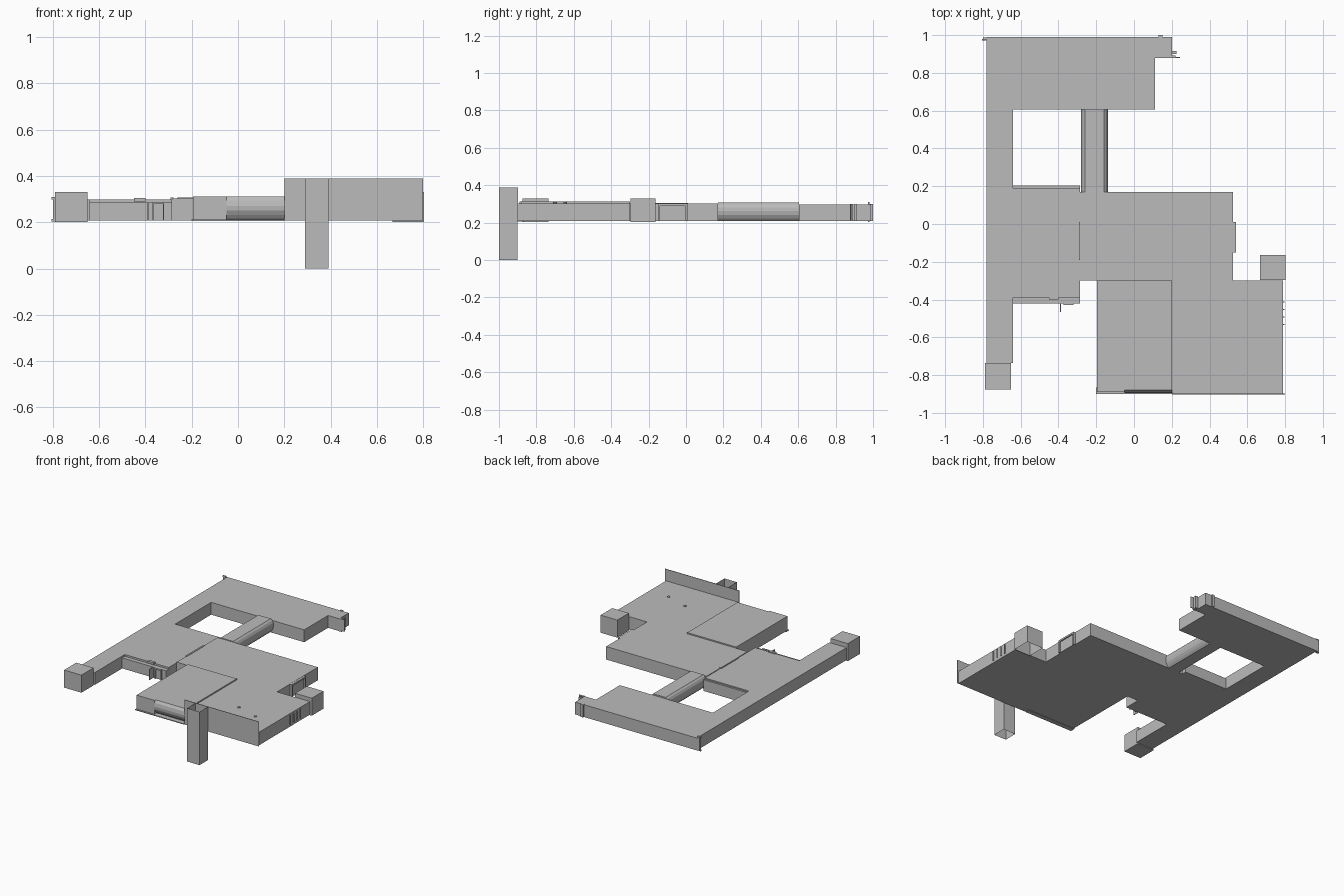
import bpy, bmesh, math

if "Cube" in bpy.data.objects:
    bpy.data.objects.remove(bpy.data.objects["Cube"])

gray = bpy.data.materials.new("plain_gray")
gray.diffuse_color = (0.5, 0.5, 0.5, 1)
gray.use_nodes = True
gray.node_tree.nodes["Principled BSDF"].inputs["Base Color"].default_value = gray.diffuse_color


def finish(name, bm):
    bmesh.ops.recalc_face_normals(bm, faces=bm.faces)
    me = bpy.data.meshes.new(name)
    bm.to_mesh(me)
    bm.free()
    me.materials.append(gray)
    ob = bpy.data.objects.new(name, me)
    bpy.context.collection.objects.link(ob)
    return ob


def extrude(name, pts, vec):
    """Closed prism: a 3D outline pushed along vec."""
    bm = bmesh.new()
    face = bm.faces.new([bm.verts.new(p) for p in pts])
    r = bmesh.ops.extrude_face_region(bm, geom=[face], use_keep_orig=True)
    bmesh.ops.translate(bm, vec=vec, verts=[v for v in r["geom"] if isinstance(v, bmesh.types.BMVert)])
    return finish(name, bm)


def plan(name, pts, z0, z1):
    return extrude(name, [(x, y, z0) for x, y in pts], (0, 0, z1 - z0))


def box(name, x0, x1, y0, y1, z0, z1, open_dirs=()):
    """Box; faces pointing along any of open_dirs (+1 up, -1 down) are left out."""
    bm = bmesh.new()
    bmesh.ops.create_cube(bm, size=1)
    for v in bm.verts:
        v.co = ((x0 + x1) / 2 + v.co.x * (x1 - x0), (y0 + y1) / 2 + v.co.y * (y1 - y0),
                (z0 + z1) / 2 + v.co.z * (z1 - z0))
    bm.normal_update()
    gone = [f for f in bm.faces if round(f.normal.z) in open_dirs and abs(f.normal.z) > 0.5]
    if gone:
        bmesh.ops.delete(bm, geom=gone, context='FACES')
    return finish(name, bm)


BASE = 0.208

# west wing: long strip, hall and north building in one outline
plan("west_wing", [(-.78, .99), (-.78, -.735), (-.64, -.735), (-.64, -.39), (-.285, -.39),
                   (-.285, .19), (-.64, .19), (-.64, .605), (.11, .605), (.11, .88),
                   (.20, .88), (.20, .99)], BASE, 0.298)
# lower ledge in front of the hall and rim behind it
box("hall_front_ledge", -.64, -.285, -.42, -.39, BASE, 0.285)
box("hall_back_rim", -.64, -.285, .19, .203, BASE, 0.29)

# east wing: middle block and the large south-east room
plan("east_wing", [(-.285, .17), (.525, .17), (.525, -.30), (.79, -.30), (.79, -.90),
                   (.20, -.90), (.20, -.30), (-.285, -.30)], BASE, 0.303)

# south room with slightly raised roof and a plain front on the left
box("south_room", -.195, .20, -.865, -.30, BASE, 0.312)
box("south_room_front", -.195, -.05, -.89, -.865, BASE, 0.312)
box("south_room_floor_lip", -.20, .20, -.90, -.865, 0.205, 0.211)

# rounded front panel: vertical above, curling under below
curve = [(-.865, .312), (-.878, .312), (-.89, .295), (-.895, .27), (-.893, .25),
         (-.884, .232), (-.872, .216), (-.865, .212)]
extrude("rounded_front_panel", [(-.05, y, z) for y, z in curve], (.25, 0, 0))

# link corridor between the north building and the middle block, rounded sides
half = [(.045, BASE), (.058, .222), (.068, .24), (.072, .262), (.070, .282), (.062, .298), (.05, .308)]
ring = half + [(-x, z) for x, z in reversed(half)]
extrude("link_corridor", [(-.209 + x, .17, z) for x, z in ring], (0, .435, 0))

# thin parapet wall and hollow shaft at the front
box("parapet_wall", .20, .80, -.902, -.898, BASE, 0.388)
box("front_shaft", .29, .39, -1.0, -.902, 0, 0.388, open_dirs=(1, -1))

# end boxes of the two wings
box("west_end_box", -.79, -.65, -.875, -.735, 0.202, 0.33)
box("east_end_box", .668, .803, -.297, -.163, 0.202, 0.33, open_dirs=(-1,))


# door frames across the corridors (jambs and lintel in a side-facing wall)
def door(name, x, y0, y1, z1, t=0.006, w=0.012):
    box(name + "_jamb_a", x - t, x + t, y0, y0 + w, BASE, z1)
    box(name + "_jamb_b", x - t, x + t, y1 - w, y1, BASE, z1)
    box(name + "_lintel", x - t, x + t, y0, y1, z1 - w, z1)


door("east_door", .531, -.15, .01, .302, 0.01)
box("east_door_leaf", .525, .532, -.135, -.005, BASE, .29)
door("hall_door", -.285, -.19, .01, .306)

# front doorway and side plate by the hall
for i, x in enumerate((-.372, -.325)):
    box(f"hall_doorway_jamb_{i}", x, x + .006, -.43, -.42, BASE, .286)
box("hall_doorway_lintel", -.372, -.319, -.43, -.42, .278, .288)
box("hall_side_plate", -.392, -.387, -.465, -.42, BASE, .285)
box("hall_roof_plate", -.45, -.40, -.40, -.38, .29, .305)

# ribs on the east wall
for i in range(4):
    y = -.535 + i * .04
    box(f"east_wall_rib_{i}", .79, .796, y, y + .006, .225, .293)

# vertical posts at the outer corners of the north building
for i, (x, y) in enumerate(((-.80, .972), (.13, .985), (.20, .878), (.205, .90))):
    box(f"corner_post_{i}", x, x + .02, y, y + .015, BASE, .30)
box("corner_fin", .20, .243, .88, .885, .215, .30)
for s in (.203, .298):
    box("west_corner_tab", -.805, -.78, .972, .98, s, s + .012)

# small roof pegs
for i, (x, y) in enumerate(((.46, -.645), (.63, -.70))):
    r = .01
    plan(f"roof_peg_{i}", [(x + r * math.cos(a * math.pi / 4), y + r * math.sin(a * math.pi / 4))
                           for a in range(8)], .30, .309)
